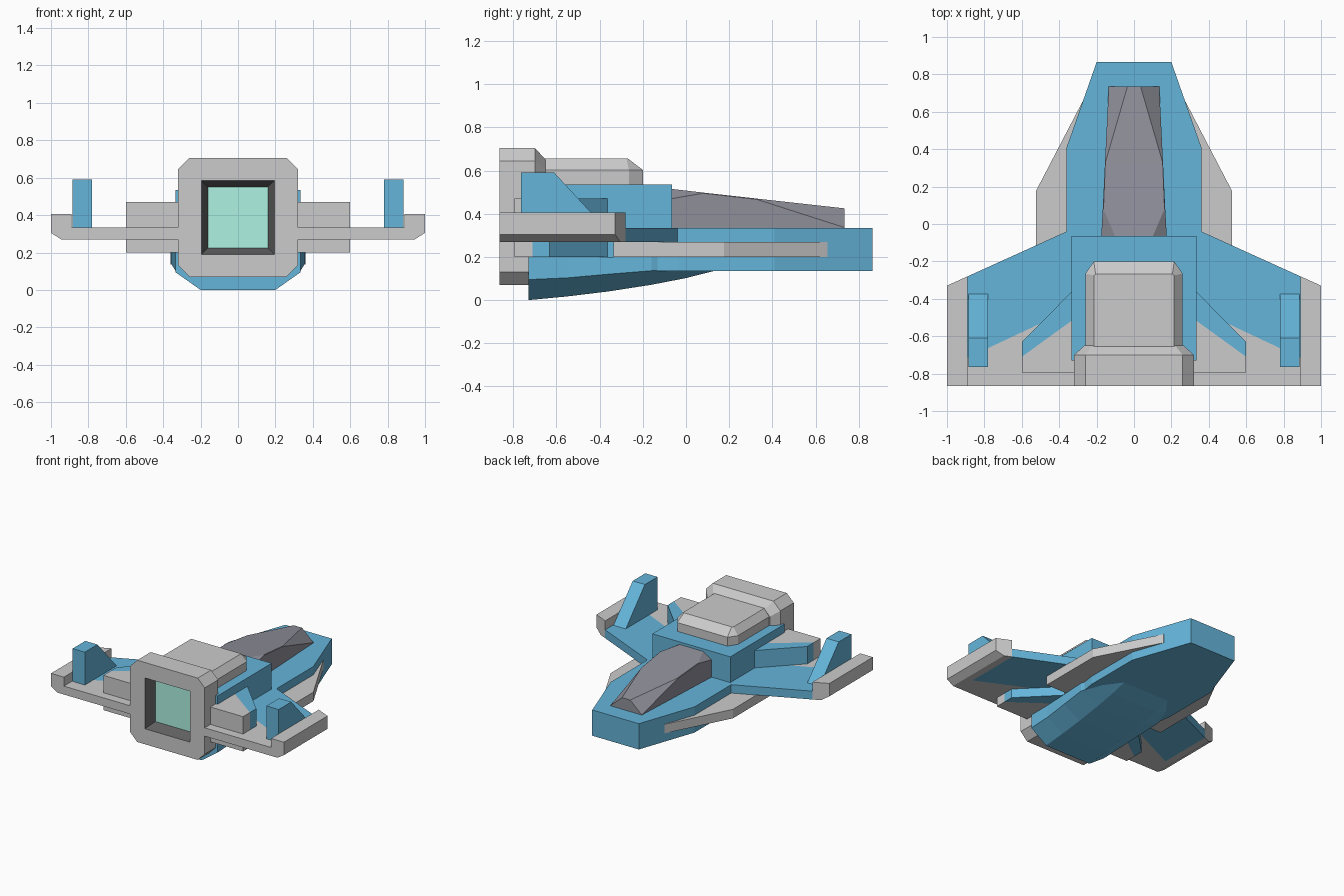
import bpy, bmesh

if "Cube" in bpy.data.objects:
    bpy.data.objects.remove(bpy.data.objects["Cube"])


def material(name, rgb):
    m = bpy.data.materials.new(name)
    m.diffuse_color = (*rgb, 1)
    m.use_nodes = True
    m.node_tree.nodes["Principled BSDF"].inputs["Base Color"].default_value = m.diffuse_color
    return m


BLUE = material("blue_paint", (0.13, 0.46, 0.70))
GLASS = material("dark_glass", (0.28, 0.28, 0.33))
BLACK = material("dark_liner", (0.12, 0.12, 0.12))
GLOW = material("engine_glow", (0.42, 0.90, 0.77))


def loft(name, rings, mat=None, mirror=False, caps=(True, True)):
    """Skin a list of equally long closed rings, merging collapsed points."""
    bm = bmesh.new()
    vs = [[bm.verts.new(p) for p in r] for r in rings]
    n = len(rings[0])
    for a, b in zip(vs, vs[1:]):
        for i in range(n):
            j = (i + 1) % n
            bm.faces.new((a[i], a[j], b[j], b[i]))
    if caps[0]:
        bm.faces.new(vs[0])
    if caps[1]:
        bm.faces.new(vs[-1])
    bmesh.ops.remove_doubles(bm, verts=bm.verts, dist=0.0005)
    bmesh.ops.recalc_face_normals(bm, faces=bm.faces)
    me = bpy.data.meshes.new(name)
    bm.to_mesh(me)
    bm.free()
    ob = bpy.data.objects.new(name, me)
    bpy.context.collection.objects.link(ob)
    if mat:
        me.materials.append(mat)
    if mirror:
        mod = ob.modifiers.new("mirror", 'MIRROR')
        mod.use_mirror_merge = False
    return ob


def slab(name, outline, z0, z1, mat=None, mirror=False):
    """Extrude a plan outline (x, y) vertically."""
    return loft(name, [[(x, y, z) for x, y in outline] for z in (z0, z1)], mat, mirror)


def both(half):
    """Complete a right-hand plan outline with its left half."""
    return half + [(-x, y) for x, y in reversed(half)]


def octagon(hx, z0, z1, c, y):
    """Chamfered rectangle facing y."""
    half = [(hx - c, z0), (hx, z0 + c), (hx, z1 - c), (hx - c, z1)]
    return [(x, y, z) for x, z in both(half)]


# Main fuselage with blunt nose
slab("fuselage", both([(0.2, 0.865), (0.36, 0.41), (0.36, -0.04),
                       (0.335, -0.2), (0.335, -0.73)]), 0.135, 0.335, BLUE)

# Curved belly: y, keel height, shoulder height, shoulder half width
belly = []
for y, zk, zs, w in [(-0.73, 0.0, 0.095, 0.335), (-0.55, 0.017, 0.103, 0.335),
                     (-0.36, 0.04, 0.12, 0.345), (-0.16, 0.071, 0.136, 0.355),
                     (0.0, 0.102, 0.137, 0.3), (0.13, 0.135, 0.138, 0.21)]:
    half = [(0.2, zk), (w, zs), (w, 0.2)]
    belly.append([(x, y, z) for x, z in both(half)])
loft("belly", belly, BLUE)

# Raised rear body
slab("upper_body", both([(0.335, -0.065), (0.335, -0.73)]), 0.335, 0.535, BLUE)

# Faceted canopy: y, half width, shoulder height, top half width, top height
canopy = []
for y, w, zs, xt, zt in [(-0.067, 0.175, 0.47, 0.1, 0.515), (0.08, 0.167, 0.495, 0.163, 0.498),
                         (0.33, 0.155, 0.466, 0.153, 0.47), (0.735, 0.135, 0.336, 0.035, 0.425)]:
    canopy.append([(x, y, z) for x, z in both([(w, 0.33), (w, zs), (xt, zt)])])
loft("canopy", canopy, GLASS)

# Engine housing with recessed nozzle
mouth = octagon(0.195, 0.19, 0.585, 0.0001, -0.865)
inner = octagon(0.16, 0.225, 0.55, 0.0001, -0.785)
loft("engine_housing", [octagon(0.265, 0.125, 0.65, 0.045, -0.65),
                        octagon(0.32, 0.07, 0.705, 0.06, -0.70),
                        octagon(0.32, 0.07, 0.705, 0.06, -0.865), mouth], caps=(True, False))
loft("nozzle_liner", [mouth, inner], BLACK, caps=(False, False))
loft("nozzle_glow", [inner, octagon(0.16, 0.225, 0.55, 0.0001, -0.77)], GLOW)

# Chamfered engine cover on the upper body
base = both([(0.215, -0.2), (0.26, -0.265), (0.26, -0.67)])
top = both([(0.205, -0.268), (0.215, -0.275), (0.215, -0.67)])
loft("engine_cover", [[(x, y, 0.5) for x, y in base], [(x, y, 0.603) for x, y in base],
                      [(x, y, 0.655) for x, y in top]])

# Wings: blue leading panel and grey trailing panel
slab("wing_panel", [(0.3, -0.013), (0.36, -0.04), (0.89, -0.28), (0.89, -0.715),
                    (0.3, -0.438)], 0.27, 0.335, BLUE, True)
slab("wing_trailing_panel", [(0.3, -0.438), (0.89, -0.715), (0.89, -0.865),
                             (0.3, -0.865)], 0.27, 0.335, None, True)

# Raised wing tips with a chamfered lower edge
section = [(0.89, 0.27), (0.945, 0.27), (1.0, 0.305), (1.0, 0.405), (0.89, 0.405)]
loft("wing_tip", [[(x, -0.28 - (x - 0.89) * 0.45, z) for x, z in section],
                  [(x, -0.865, z) for x, z in section]], None, True)

# Upright fins
fin = [(-0.765, 0.33), (-0.37, 0.33), (-0.61, 0.59), (-0.765, 0.59)]
loft("tail_fin", [[(x, y, z) for y, z in fin] for x in (0.78, 0.885)], BLUE, True)

# Side pods through the wings: blue swept front, grey rear
slab("pod_front", [(0.3, -0.328), (0.6, -0.632), (0.6, -0.71), (0.3, -0.493)],
     0.2, 0.47, BLUE, True)
slab("pod_rear", [(0.3, -0.493), (0.6, -0.71), (0.6, -0.795), (0.3, -0.795)],
     0.2, 0.47, None, True)

# Side strakes along the fuselage
slab("side_strake", [(0.25, 0.655), (0.275, 0.655), (0.525, 0.175), (0.525, -0.2),
                     (0.525, -0.335), (0.3, -0.335)], 0.2, 0.27, None, True)
